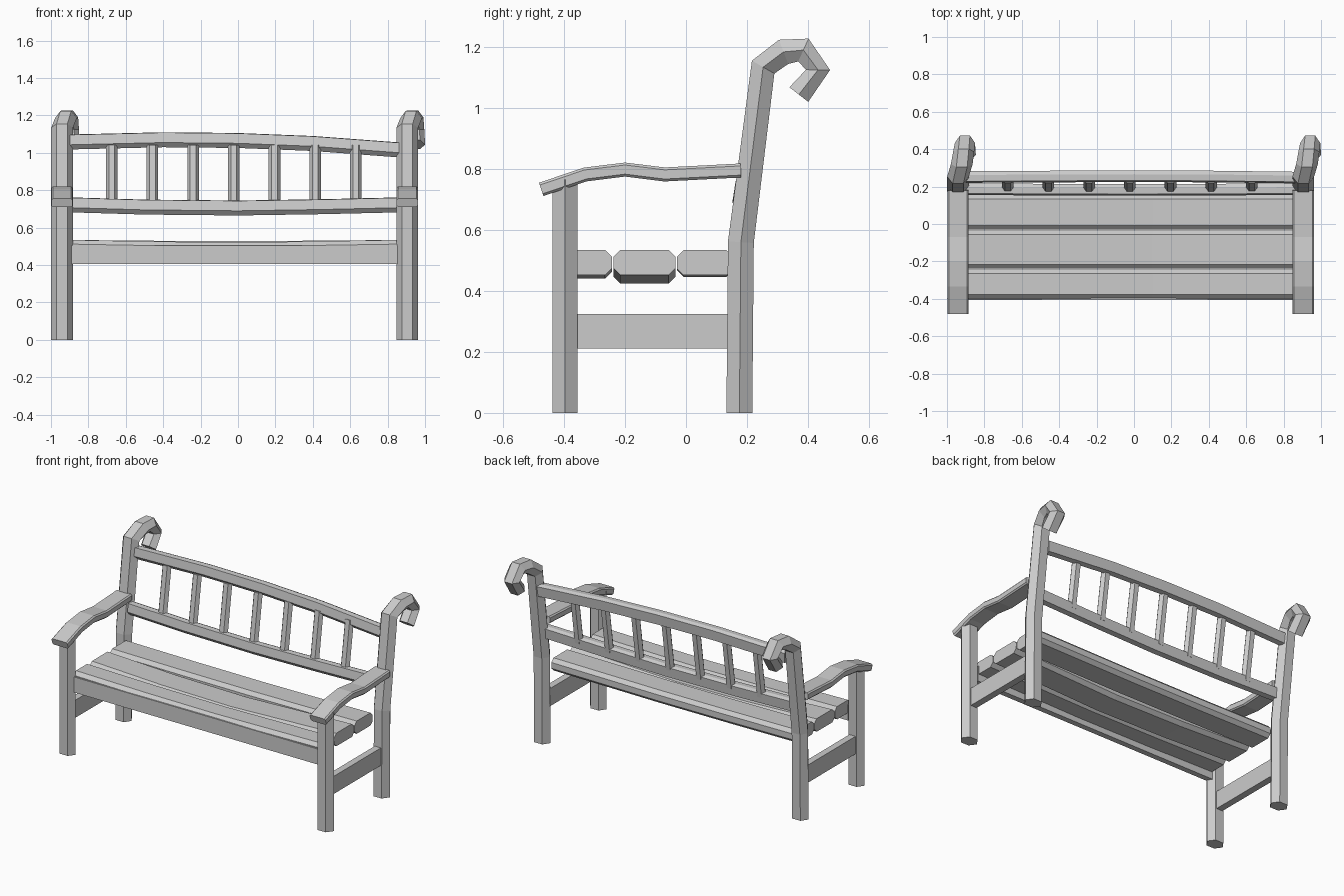
import bpy, bmesh, math
from mathutils import Vector

if "Cube" in bpy.data.objects:
    bpy.data.objects.remove(bpy.data.objects["Cube"])

X, Y = Vector((1, 0, 0)), Vector((0, 1, 0))


def ngon(a, b, n=6):
    return [(a * math.cos(math.tau * i / n), b * math.sin(math.tau * i / n)) for i in range(n)]


def chamfered(a, b, c):
    """Rectangle of half sizes a, b with cut corners c."""
    return [(a, -b + c), (a, b - c), (a - c, b), (c - a, b),
            (-a, b - c), (-a, c - b), (c - a, -b), (a - c, -b)]


def box(a, b):
    return [(a, -b), (a, b), (-a, b), (-a, -b)]


def sweep(name, path, section, side, scales=None):
    """Sweep a section along a path; side is the section's fixed first axis."""
    pts = [Vector(p) for p in path]
    bm = bmesh.new()
    rings = []
    for i, p in enumerate(pts):
        t = Vector((0, 0, 0))
        if i > 0:
            t += (p - pts[i - 1]).normalized()
        if i < len(pts) - 1:
            t += (pts[i + 1] - p).normalized()
        up = t.cross(side).normalized()
        k = scales[i] if scales else 1
        rings.append([bm.verts.new(p + side * a * k + up * b * k) for a, b in section])
    n = len(section)
    for r, s in zip(rings, rings[1:]):
        for j in range(n):
            bm.faces.new((r[j], r[(j + 1) % n], s[(j + 1) % n], s[j]))
    bm.faces.new(rings[0])
    bm.faces.new(rings[-1])
    bmesh.ops.recalc_face_normals(bm, faces=bm.faces)
    me = bpy.data.meshes.new(name)
    bm.to_mesh(me)
    bm.free()
    ob = bpy.data.objects.new(name, me)
    bpy.context.collection.objects.link(ob)
    return ob


# Both end frames: legs, scrolled back posts, armrests, stretchers
post_path = [(0, .175, 0), (0, .18, .56), (0, .253, 1.134), (.02, .32, 1.184),
             (.03, .385, 1.19), (.037, .433, 1.125), (.042, .37, 1.044)]
arm_path = [(-.475, .733), (-.33, .782), (-.2, .798), (-.07, .782), (.18, .795)]
for label, cx in (("left", -.941), ("right", .905)):
    sweep("front_leg_" + label, [(cx, -.397, 0), (cx, -.397, .765)], ngon(.058, .047), X)
    sweep("back_post_" + label, [(cx + x, y, z) for x, y, z in post_path],
          ngon(.058, .049), X, [1, 1, 1, 1, .97, .93, .92])
    sweep("armrest_" + label, [(cx, y, z) for y, z in arm_path], chamfered(.057, .023, .008), X)
    sweep("side_stretcher_" + label, [(cx, -.37, .268), (cx, .15, .268)], box(.022, .057), X)

# Seat planks, each sagging a little in the middle
for label, y0, y1, sag in (("front", -.4, -.243, .012), ("middle", -.238, -.035, .028),
                           ("back", -.03, .155, .006)):
    yc = (y0 + y1) / 2
    path = [(-.895, yc, .493), (-.4, yc, .493 - sag * .75), (.1, yc, .493 - sag), (.855, yc, .493)]
    sweep("seat_plank_" + label, path, chamfered((y1 - y0) / 2, .041, .022), Y)

# Front apron
sweep("front_apron", [(-.9, -.388, .455), (.86, -.388, .455)], box(.018, .05), Y)

# Back rails: lower one sags, upper one arches and drops to the right
rail = [(-.03, -.015), (-.008, -.04), (.025, -.035), (.032, .03), (.012, .04), (-.022, .038)]
sweep("lower_back_rail", [(-.9, .185, .722), (-.5, .183, .71), (0, .182, .705),
                          (.45, .183, .712), (.87, .185, .722)], rail, Y)
sweep("upper_back_rail", [(-.9, .25, 1.058), (-.4, .253, 1.07), (0, .254, 1.066),
                          (.4, .253, 1.05), (.87, .247, 1.015)], rail, Y)

# Back spindles
for i in range(7):
    x = -.675 + i * .2175
    sweep(f"back_spindle_{i + 1}", [(x, .192, .72), (x, .24, 1.04)], ngon(.031, .025), X)
